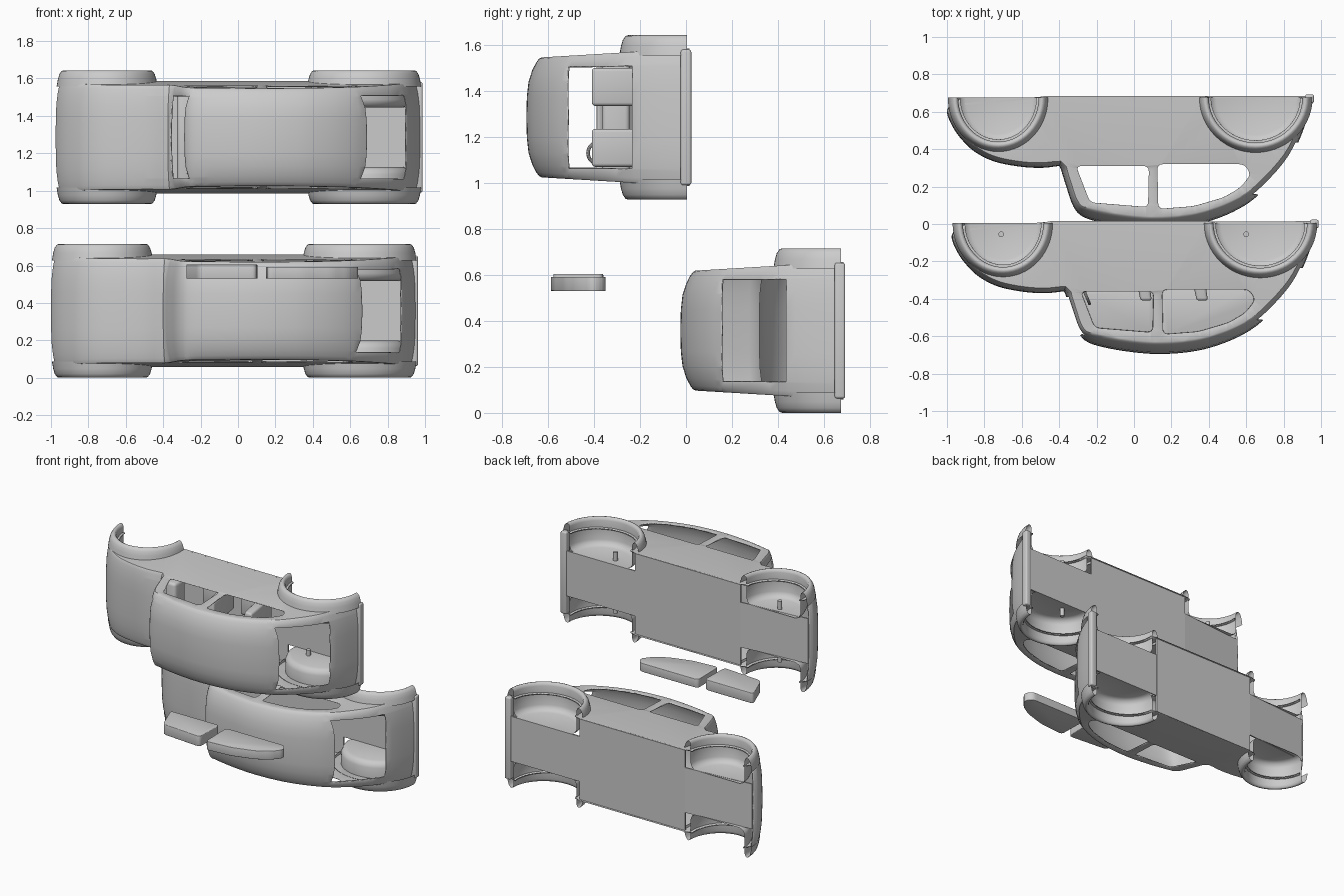
import bpy, bmesh, math
from mathutils import Vector

if "Cube" in bpy.data.objects:
    bpy.data.objects.remove(bpy.data.objects["Cube"])

# Car space: x = length, d = depth below the roof, w = sideways.
# Each car lies on its side: world = (x + ox, oy + d, oz + w)
CARS = {"plain": (0.0, -0.025, 0.358), "open": (0.025, -0.695, 1.286)}
ARCHES = [(-0.725, 0.215, 0.235), (0.65, 0.25, 0.24)]   # centre x, radius x, radius d
ARCH_D = 0.70


def finish(name, bm, at, smooth=35):
    bmesh.ops.recalc_face_normals(bm, faces=bm.faces)
    bmesh.ops.translate(bm, verts=bm.verts, vec=at)
    me = bpy.data.meshes.new(name)
    bm.to_mesh(me)
    bm.free()
    ob = bpy.data.objects.new(name, me)
    bpy.context.collection.objects.link(ob)
    shade(ob, smooth)
    return ob


def make(name, verts, faces, at, smooth=35, bevel=0.0):
    bm = bmesh.new()
    vs = [bm.verts.new(v) for v in verts]
    for f in faces:
        bm.faces.new([vs[i] for i in f])
    bmesh.ops.recalc_face_normals(bm, faces=bm.faces)
    if bevel:
        bmesh.ops.bevel(bm, geom=bm.edges[:], offset=bevel, segments=3,
                        profile=0.5, affect='EDGES', clamp_overlap=True)
    return finish(name, bm, at, smooth)


def shade(ob, angle=35):
    bpy.ops.object.select_all(action='DESELECT')
    ob.select_set(True)
    bpy.context.view_layer.objects.active = ob
    bpy.ops.object.shade_smooth_by_angle(angle=math.radians(angle))


def prism(name, pts, w0, w1, at, bevel=0.0):
    n = len(pts)
    verts = [(x, d, w) for w in (w0, w1) for x, d in pts]
    faces = [range(n), range(n, 2 * n)]
    faces += [(i, (i + 1) % n, n + (i + 1) % n, n + i) for i in range(n)]
    return make(name, verts, faces, at, 35, bevel)


def box(name, x0, x1, d0, d1, w0, w1, at, bevel=0.0):
    return prism(name, [(x0, d0), (x1, d0), (x1, d1), (x0, d1)], w0, w1, at, bevel)


def curve(pts, steps=4):
    # smooth curve through the points
    p = [Vector(q) for q in pts]
    p = [2 * p[0] - p[1]] + p + [2 * p[-1] - p[-2]]
    out = []
    for i in range(1, len(p) - 2):
        a, b, c, e = p[i - 1:i + 3]
        for k in range(steps):
            t = k / steps
            out.append(0.5 * (2 * b + (c - a) * t + (2 * a - 5 * b + 4 * c - e) * t * t
                              + (3 * b - a - 3 * c + e) * t ** 3))
    return out + [p[-2]]


def rounded(pts, r=0.03):
    # outline with rounded corners
    out, n = [], len(pts)
    for i in range(n):
        a, b, c = (Vector(pts[(i + k) % n]) for k in (-1, 0, 1))
        s = b + (a - b).normalized() * min(r, (a - b).length * 0.45)
        e = b + (c - b).normalized() * min(r, (c - b).length * 0.45)
        for t in (0, 0.25, 0.5, 0.75, 1):
            out.append(s * (1 - t) ** 2 + b * 2 * t * (1 - t) + e * t * t)
    return out


HOOD = [(-0.985, 0.665), (-1.0, 0.62), (-0.97, 0.545), (-0.92, 0.475), (-0.85, 0.41),
        (-0.75, 0.36), (-0.62, 0.333), (-0.5, 0.325), (-0.40, 0.335)]
CABIN = [(-0.392, 0.32), (-0.362, 0.225), (-0.325, 0.12), (-0.27, 0.062), (-0.15, 0.028),
         (0, 0.006), (0.12, 0), (0.25, 0.008), (0.38, 0.033), (0.53, 0.09), (0.66, 0.175),
         (0.81, 0.34), (0.895, 0.5), (0.945, 0.66), (0.95, 0.69)]
FRONT_WINDOW = rounded([(-0.31, 0.335), (0.08, 0.335), (0.075, 0.115), (-0.235, 0.14)])
REAR_WINDOW = rounded([(0.125, 0.345), (0.59, 0.345), (0.625, 0.29), (0.57, 0.22),
                       (0.48, 0.167), (0.32, 0.12), (0.13, 0.105)])


def side_w(d):
    return 0.257 + 0.06 * d


def arch_points(arch, shrink, n=28):
    cx, a, b = arch
    return [Vector((cx + (a - shrink) * math.cos(math.pi * i / n),
                    ARCH_D - (b - shrink) * math.sin(math.pi * i / n))) for i in range(n + 1)]


def opening(bm, x0, x1, d0, d1, w):
    # cut a rectangular window in the swept skin
    for axis, val in ((1, d0), (1, d1), (2, -w), (2, w)):
        faces = [f for f in bm.faces if x0 < f.calc_center_median().x < x1]
        geom = faces + list({e for f in faces for e in f.edges}) + list({v for f in faces for v in f.verts})
        co, no = Vector((0, 0, 0)), Vector((0, 0, 0))
        co[axis], no[axis] = val, 1
        bmesh.ops.bisect_plane(bm, geom=geom, dist=1e-5, plane_co=co, plane_no=no)
    gone = []
    for f in bm.faces:
        c = f.calc_center_median()
        if x0 < c.x < x1 and d0 < c.y < d1 and abs(c.z) < w:
            gone.append(f)
    bmesh.ops.delete(bm, geom=gone, context='FACES')


def body(name, at, windscreen):
    # profile swept across the width with rounded shoulders
    top = curve(HOOD) + curve(CABIN)
    n_hood = len(curve(HOOD))
    half = [(0, 0), (0.35, 0.002), (0.6, 0.008), (0.8, 0.022), (0.92, 0.036), (0.98, 0.046), (1, 0.055)]
    bm, rows = bmesh.new(), []
    for f, inset in [(-f, i) for f, i in reversed(half[1:])] + half:
        row = []
        for i, p in enumerate(top):
            t = (top[min(i + 1, len(top) - 1)] - top[max(i - 1, 0)]).normalized()
            k = 0.5 if i < n_hood else 0.5 + 0.7 * t.x ** 2     # roof is crowned most
            q = p + Vector((-t.y, t.x)) * inset * k
            row.append(bm.verts.new((q.x, q.y, f * side_w(q.y))))
        rows.append(row)
    for r, s in zip(rows, rows[1:]):
        for i in range(len(top) - 1):
            bm.faces.new((r[i], r[i + 1], s[i + 1], s[i]))
    opening(bm, 0.6, 1.2, 0.18, 0.46, 0.223)
    if windscreen:
        opening(bm, -0.5, -0.2, 0.10, 0.305, 0.22)
    # flat leaning sides with window holes and wheel notches
    for row, s in ((rows[0], -1), (rows[-1], 1)):
        edges = [e for e in bm.edges if e.is_boundary and
                 all(v.co.z * s > side_w(v.co.y) - 1e-4 for v in e.verts)]

        def chain(pts, start=None, end=None):
            vs = [bm.verts.new((p.x, p.y, s * side_w(p.y))) for p in pts]
            vs = [start] + vs + [end] if start else vs + [vs[0]]
            edges.extend(bm.edges.new(pair) for pair in zip(vs, vs[1:]))
        chain(arch_points(ARCHES[1], 0.012) + [Vector((0.37, 0.71)), Vector((-0.47, 0.71))]
              + arch_points(ARCHES[0], 0.012), row[-1], row[0])
        chain(FRONT_WINDOW)
        chain(REAR_WINDOW)
        bmesh.ops.triangle_fill(bm, edges=edges, use_beauty=True, normal=(0, -0.06, s))
    bmesh.ops.remove_doubles(bm, verts=bm.verts, dist=0.0015)
    bmesh.ops.triangulate(bm, faces=[f for f in bm.faces if len(f.verts) > 4])
    ob = finish(name, bm, at, 30)
    m = ob.modifiers.new("wall", 'SOLIDIFY')
    m.thickness, m.offset, m.thickness_clamp = 0.01, -1, 1.0
    m = ob.modifiers.new("clean_shading", 'WEIGHTED_NORMAL')
    m.keep_sharp = True
    return ob


def arc_sheet(name, arch, rows, side, at, cap=False, n=28):
    # half-ellipse strip: rows are (radius offset, sideways position)
    verts = [(p.x, p.y, side * w) for o, w in rows for p in arch_points(arch, -o, n)]
    m = n + 1
    faces = [(r * m + i, r * m + i + 1, (r + 1) * m + i + 1, (r + 1) * m + i)
             for r in range(len(rows) - 1) for i in range(n)]
    if cap:
        faces.append(range((len(rows) - 1) * m, len(rows) * m))
    return make(name, verts, faces, at, 50)


for kind, at in CARS.items():
    body(kind + "_car_body", at, kind == "open")
    # floor and the narrow strips between the wheels
    box(kind + "_floor", -0.47, 0.37, 0.698, 0.71, -0.299, 0.299, at)
    prism(kind + "_front_underside", [(-0.975, 0.655), (-0.47, 0.698), (-0.47, 0.708), (-0.975, 0.665)],
          -0.162, 0.162, at)
    prism(kind + "_rear_underside", [(0.37, 0.698), (0.92, 0.698), (0.92, 0.71), (0.37, 0.708)],
          -0.162, 0.162, at)
    # wheel wells, arch flares and axle pegs
    for k, arch in enumerate(ARCHES):
        label = kind + ("_front", "_rear")[k]
        for side in (-1, 1):
            arc_sheet(label + "_wheel_well", arch,
                      [(0, 0.28), (0, 0.20), (-0.012, 0.172), (-0.04, 0.16)], side, at, True)
            arc_sheet(label + "_arch_flare", arch,
                      [(0, 0.27), (0, 0.335), (0.006, 0.352), (0.016, 0.358), (0.028, 0.354),
                       (0.04, 0.337), (0.048, 0.31), (0.055, 0.27)], side, at)
            if kind == "open":
                px = (-0.735, 0.575)[k]
                peg = [(px + 0.015 * math.cos(math.tau * i / 16),
                        0.64 + 0.015 * math.sin(math.tau * i / 16)) for i in range(16)]
                p0, p1 = sorted((side * 0.12, side * 0.22))
                prism(label + "_axle_peg", peg, p0, p1, at)
    # rear bumper strip
    box(kind + "_rear_bumper", 0.915, 0.962, 0.672, 0.718, -0.295, 0.295, at, 0.01)

# interior of the open car
at = CARS["open"]
for row, x in (("front", 0.0), ("rear", 0.30)):
    for side in (-1, 1):
        w0, w1 = sorted((side * 0.05, side * 0.215))
        prism(row + "_seat_back", [(x + 0.01, 0.285), (x + 0.07, 0.285), (x + 0.03, 0.58),
                                   (x - 0.05, 0.58)], w0, w1, at, 0.015)
        box(row + "_seat_cushion", x - 0.19, x + 0.02, 0.52, 0.60, w0, w1, at, 0.02)
box("dashboard", -0.35, -0.27, 0.33, 0.45, -0.24, 0.24, at, 0.02)
bpy.ops.mesh.primitive_torus_add(major_radius=0.045, minor_radius=0.008, major_segments=28,
                                 minor_segments=10, rotation=(0, math.pi / 2, 0.4),
                                 location=(at[0] - 0.28, at[1] + 0.31, at[2] - 0.155))
bpy.context.object.name = "steering_wheel"
shade(bpy.context.object)

# loose window panels
glass_at = (0.025, -0.695, 0)
prism("front_window_panel", FRONT_WINDOW, 0.53, 0.605, glass_at, 0.008)
prism("rear_window_panel", REAR_WINDOW, 0.53, 0.592, glass_at, 0.008)
